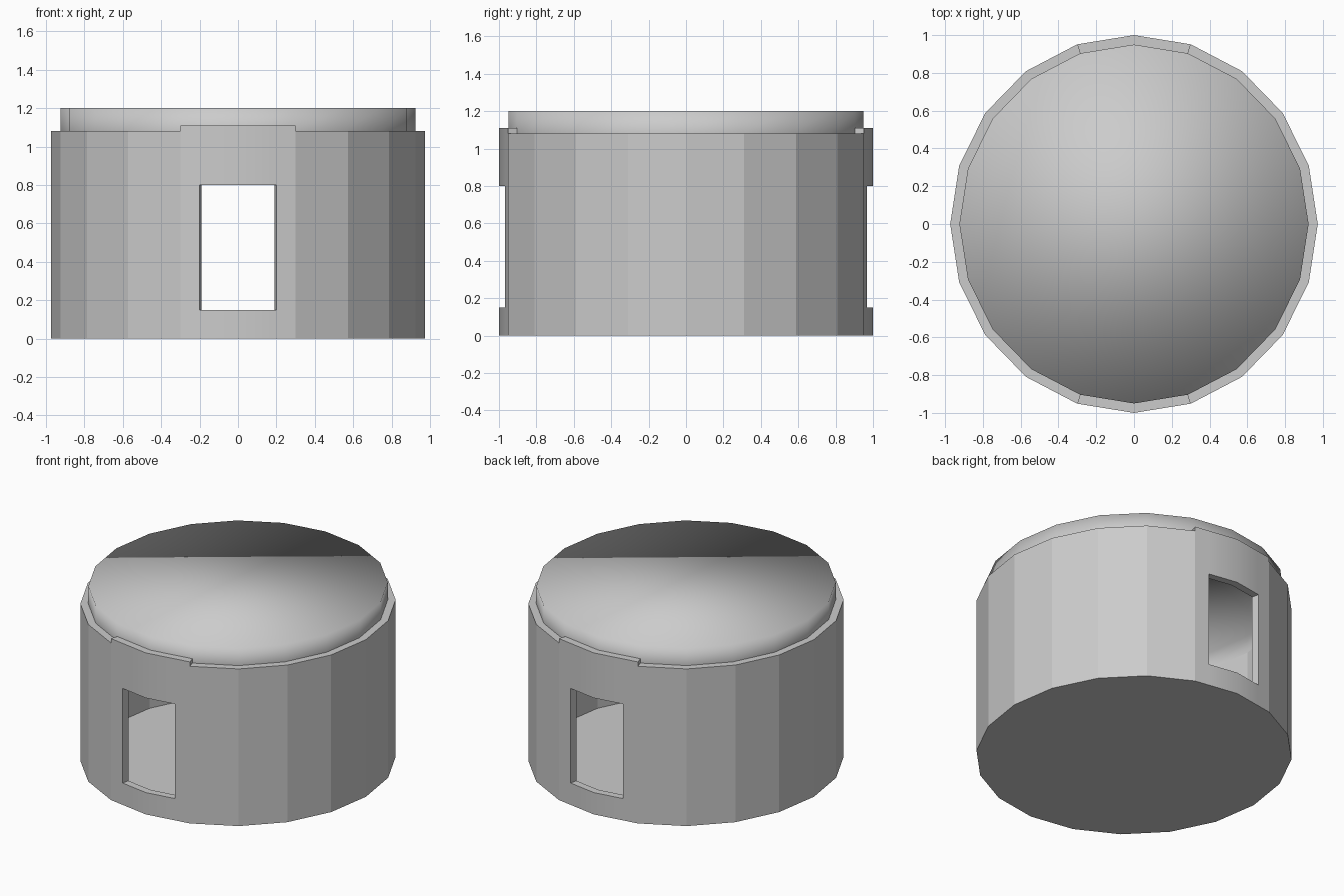
import bpy, bmesh
from math import sin, cos, pi, radians

if "Cube" in bpy.data.objects:
    bpy.data.objects.remove(bpy.data.objects["Cube"])

RX, RY, INNER, SIDES = 0.973, 1.0, 0.95, 20


def rim(i, k=1.0):
    """Corner i of the 20-sided outline, counted from the front."""
    a = 2 * pi * i / SIDES
    return (RX * k * sin(a), -RY * k * cos(a))


def finish(name, bm, smooth=False, recalc=True):
    if recalc:
        bmesh.ops.recalc_face_normals(bm, faces=bm.faces[:])
    if smooth:
        for f in bm.faces:
            f.smooth = True
        for e in bm.edges:
            e.smooth = len(e.link_faces) == 2 and e.calc_face_angle() < radians(30)
    me = bpy.data.meshes.new(name)
    bm.to_mesh(me)
    bm.free()
    ob = bpy.data.objects.new(name, me)
    bpy.context.collection.objects.link(ob)
    return ob


def shell(name, pts, zs, holes=(), smooth=False):
    """Thick curved wall along pts, split at heights zs, leaving out hole cells."""
    bm = bmesh.new()
    v = {(i, j, s): bm.verts.new((x * k, y * k, z))
         for i, (x, y) in enumerate(pts) for j, z in enumerate(zs)
         for s, k in enumerate((1, INNER))}
    cells = {(i, j) for i in range(len(pts) - 1) for j in range(len(zs) - 1)} - set(holes)
    for i, j in cells:
        ring = [(i, j), (i + 1, j), (i + 1, j + 1), (i, j + 1)]
        for s in (0, 1):
            bm.faces.new([v[c + (s,)] for c in ring])
        around = [(i, j - 1), (i + 1, j), (i, j + 1), (i - 1, j)]
        for n, other in enumerate(around):
            if other not in cells:
                a, b = ring[n], ring[(n + 1) % 4]
                bm.faces.new([v[a + (0,)], v[b + (0,)], v[b + (1,)], v[a + (1,)]])
    return finish(name, bm, smooth)


# curved side walls
shell("right_wall", [rim(i) for i in range(1, 10)], [0, 1.08])
shell("left_wall", [rim(i) for i in range(11, 20)], [0, 1.08])

# taller front and back panels with window openings
ex, ey = rim(1)
wy = -1 + (1 + ey) * 0.2 / ex
outline = [(-ex, ey), (-0.2, wy), (0, -1), (0.2, wy), (ex, ey)]
for name, s in (("front_window_panel", 1), ("back_window_panel", -1)):
    shell(name, [(x * s, y * s) for x, y in outline], [0, 0.15, 0.8, 1.11],
          holes=[(1, 1), (2, 1)], smooth=True)

# floor
bm = bmesh.new()
bm.faces.new([bm.verts.new((*rim(i, INNER), 0)) for i in reversed(range(SIDES))])
finish("floor", bm, recalc=False)

# roof cap with its rim
bm = bmesh.new()
low = [bm.verts.new((*rim(i, INNER), 1.08)) for i in range(SIDES)]
top = [bm.verts.new((*rim(i, INNER), 1.2)) for i in range(SIDES)]
for i in range(SIDES):
    j = (i + 1) % SIDES
    bm.faces.new([low[i], low[j], top[j], top[i]])
bm.faces.new(top)
finish("roof", bm, smooth=True, recalc=False)
